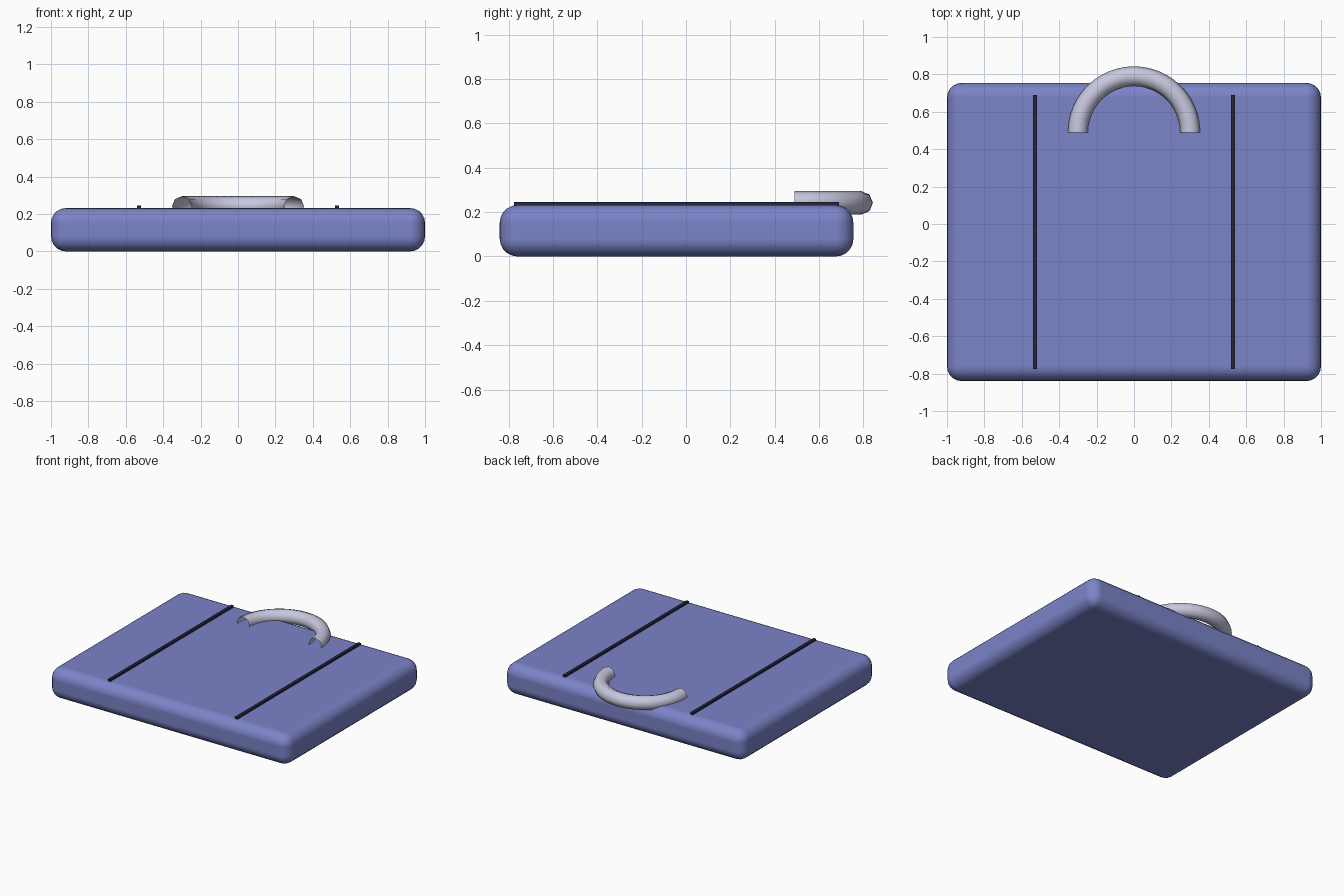
import bpy
import bmesh
from math import pi, radians
from mathutils import Matrix

cube = bpy.data.objects.get("Cube")
if cube:
    bpy.data.objects.remove(cube, do_unlink=True)


def material(name, rgb):
    mat = bpy.data.materials.new(name)
    mat.use_nodes = True
    mat.diffuse_color = (*rgb, 1)
    mat.node_tree.nodes["Principled BSDF"].inputs["Base Color"].default_value = (*rgb, 1)
    return mat


def add_object(name, bm, mat):
    bmesh.ops.recalc_face_normals(bm, faces=bm.faces[:])
    mesh = bpy.data.meshes.new(name)
    bm.to_mesh(mesh)
    bm.free()
    mesh.materials.append(mat)
    obj = bpy.data.objects.new(name, mesh)
    bpy.context.collection.objects.link(obj)
    return obj


def box(name, low, high, mat):
    bm = bmesh.new()
    size = [b - a for a, b in zip(low, high)]
    centre = [(a + b) / 2 for a, b in zip(low, high)]
    bmesh.ops.create_cube(bm, size=1, matrix=Matrix.Translation(centre) @ Matrix.Diagonal((*size, 1)))
    return add_object(name, bm, mat)


def smooth(obj, angle):
    bpy.ops.object.select_all(action="DESELECT")
    obj.select_set(True)
    bpy.context.view_layer.objects.active = obj
    bpy.ops.object.shade_smooth_by_angle(angle=radians(angle))


blue = material("periwinkle blue", (0.20, 0.23, 0.58))
dark = material("dark navy", (0.02, 0.018, 0.045))
grey = material("pale lilac grey", (0.58, 0.58, 0.74))

# Rounded case body
body = box("case_body", (-1, -0.84, 0), (1, 0.755, 0.232), blue)
bevel = body.modifiers.new("rounded_edges", "BEVEL")
bevel.width = 0.08
bevel.segments = 5
bevel.harden_normals = True
smooth(body, 180)

# Thin straps across the lid
for side, x in (("left", 0.53), ("right", -0.53)):
    box(side + "_strap", (x - 0.011, -0.775, 0.222), (x + 0.011, 0.69, 0.246), dark)

# Open-ended half-ring handle with an eight-sided section
bm = bmesh.new()
centre = (0, 0.49, 0.242)
place = Matrix.Translation((0.3, 0.49, 0.242)) @ Matrix.Rotation(pi / 2, 4, "X")
bmesh.ops.create_circle(bm, segments=8, radius=0.053, matrix=place)
bmesh.ops.spin(bm, geom=bm.edges[:], cent=centre, axis=(0, 0, 1), angle=pi, steps=24)
handle = add_object("handle", bm, grey)
smooth(handle, 60)
